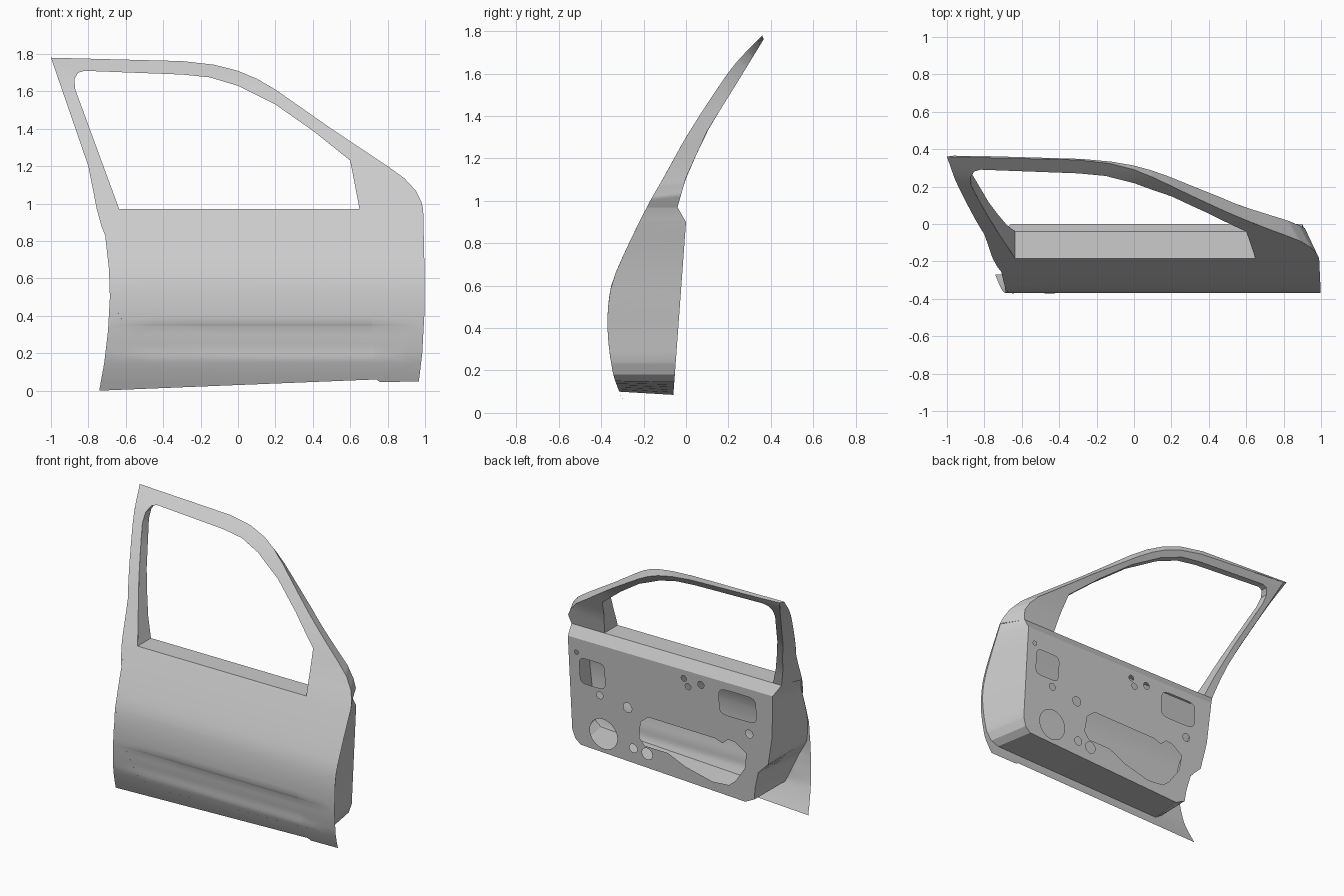
import bpy
import bmesh
from math import cos, sin, pi, copysign
from mathutils import Vector

cube = bpy.data.objects.get("Cube")
if cube:
    bpy.data.objects.remove(cube, do_unlink=True)

paint = bpy.data.materials.new("plain grey")
paint.use_nodes = True
GREY = (0.6, 0.6, 0.6, 1)
paint.diffuse_color = GREY
paint.node_tree.nodes["Principled BSDF"].inputs["Base Color"].default_value = GREY

# Depth curves: (height, depth) of the outer skin and of the inner face
OUTER = [(0, -.27), (.1, -.315), (.2, -.347), (.4, -.37), (.58, -.357), (.7, -.315),
         (.97, -.185), (1.12, -.1), (1.3, 0), (1.5, .128), (1.65, .235), (1.78, .36)]
INNER = [(.08, -.06), (.9, 0), (.97, -.04), (1.11, 0), (1.33, .1), (1.58, .255), (1.76, .365)]


def interpolate(table, z, smooth):
    z = min(max(z, table[0][0]), table[-1][0])
    last = len(table) - 1
    i = next(k for k in range(last) if z <= table[k + 1][0])

    def slope(k):
        a, b = table[max(k - 1, 0)], table[min(k + 1, last)]
        return (b[1] - a[1]) / (b[0] - a[0])

    (z0, y0), (z1, y1) = table[i], table[i + 1]
    h = z1 - z0
    t = (z - z0) / h
    if not smooth:
        return y0 + (y1 - y0) * t
    ease = t * t * (3 - 2 * t)
    return (y0 + (y1 - y0) * ease + h * slope(i) * t * (1 - t) ** 2
            - h * slope(i + 1) * t * t * (1 - t))


def ramp(value, low, high):
    return min(max((value - low) / (high - low), 0), 1)


def inner_depth(x, z):
    return interpolate(INNER, z, False)


def outer_depth(x, z):
    # Shallow pressed recess along the lower skin
    along = ramp(x, -.62, -.45) * ramp(-x, -.9, -.72)
    across = ramp(z, .18, .2) * ramp(-z, -.365, -.345)
    return interpolate(OUTER, z, True) + .007 * along * across


def finish(bm, name):
    mesh = bpy.data.meshes.new(name)
    bm.to_mesh(mesh)
    bm.free()
    mesh.materials.append(paint)
    obj = bpy.data.objects.new(name, mesh)
    bpy.context.collection.objects.link(obj)
    bpy.ops.object.select_all(action='DESELECT')
    obj.select_set(True)
    bpy.context.view_layer.objects.active = obj
    bpy.ops.object.shade_smooth_by_angle()
    return obj


def sheet(name, loops, depth, cuts_z, cuts_x, facing):
    """Fill flat outlines with holes, slice them, then bend to the depth curve."""
    bm = bmesh.new()
    for loop in loops:
        verts = [bm.verts.new((x, 0, z)) for x, z in loop]
        for a, b in zip(verts, verts[1:] + verts[:1]):
            bm.edges.new((a, b))
    bmesh.ops.triangle_fill(bm, use_beauty=True, edges=bm.edges[:], normal=(0, facing, 0))
    planes = [((0, 0, z), (0, 0, 1)) for z in cuts_z] + [((x, 0, 0), (1, 0, 0)) for x in cuts_x]
    for point, normal in planes:
        bmesh.ops.bisect_plane(bm, geom=bm.verts[:] + bm.edges[:] + bm.faces[:],
                               dist=1e-5, plane_co=point, plane_no=normal)
    for v in bm.verts:
        v.co.y = depth(v.co.x, v.co.z)
    bm.normal_update()
    for f in bm.faces:
        if f.normal.y * facing < 0:
            f.normal_flip()
    return finish(bm, name)


def wall(name, inner_path, outer_path, centre, outward, closed=False, steps=5):
    """Join a path on the inner face to a matching path on the skin."""
    def resample(path, depth):
        path = path + path[:1] if closed else path
        points = [Vector(a).lerp(Vector(b), k / steps)
                  for a, b in zip(path, path[1:]) for k in range(steps)]
        points.append(Vector(path[-1]))
        return [(p.x, depth(p.x, p.y), p.y) for p in points]

    bm = bmesh.new()
    near = [bm.verts.new(p) for p in resample(inner_path, inner_depth)]
    far = [bm.verts.new(p) for p in resample(outer_path, outer_depth)]
    for i in range(len(near) - 1):
        bm.faces.new((near[i], near[i + 1], far[i + 1], far[i]))
    bm.normal_update()
    for f in bm.faces:
        if f.normal.dot(f.calc_center_median() - Vector(centre)) * outward < 0:
            f.normal_flip()
    bmesh.ops.remove_doubles(bm, verts=bm.verts[:], dist=1e-5)
    return finish(bm, name)


def rounded(x, z, w, h, power=1.0, count=24):
    """Circle, or soft rectangle when power is below one."""
    angles = [2 * pi * k / count for k in range(count)]
    return [(x + w * copysign(abs(cos(a)) ** power, cos(a)),
             z + h * copysign(abs(sin(a)) ** power, sin(a))) for a in angles]


# Front outlines
rim = [(.99, .97), (.98, 1.01), (.95, 1.07), (.89, 1.135), (.8, 1.2), (.5, 1.4), (.2, 1.61),
       (.1, 1.668), (0, 1.71), (-.13, 1.743), (-.3, 1.762), (-1, 1.78), (-.8, 1.2), (-.755, .97)]
lower = [(-.73, .88), (-.71, .83), (-.69, .65), (-.685, .5), (-.695, .32), (-.715, .15),
         (-.742, 0), (.74, .06), (.76, .045), (.967, .05), (.985, .2), (.996, .4), (.996, .7)]
window = [(-.635, .97), (.65, .97), (.6, 1.23), (.4, 1.39), (.2, 1.53), (0, 1.63), (-.15, 1.675),
          (-.3, 1.69), (-.82, 1.71), (-.855, 1.7), (-.875, 1.665), (-.87, 1.61)]

# Box edge on the inner panel, and where its walls meet the skin
panel = [(.9, .97), (.9, .9), (.9, .5), (.9, .24), (.88, .18), (.84, .145), (-.41, .085),
         (-.48, .12), (-.49, .2), (-.52, .32), (-.6, .4), (-.64, .6), (-.66, .9), (-.7, .97)]
box_foot = [(.985, .97), (.985, .9), (.985, .5), (.96, .24), (.93, .18), (.88, .15), (-.45, .1),
            (-.52, .15), (-.55, .22), (-.6, .34), (-.66, .45), (-.68, .6), (-.715, .88), (-.745, .97)]

# Panel openings
speaker = rounded(.66, .27, .105, .105, count=32)
handle = rounded(.725, .68, .095, .09, .35)
latch = rounded(-.385, .755, .14, .09, .35)
access = [(.37, .435), (.31, .485), (-.2, .476), (-.255, .456), (-.3, .495), (-.35, .49),
          (-.435, .435), (-.42, .325), (-.34, .21), (-.29, .17), (-.165, .16), (.04, .21),
          (.17, .27), (.345, .273), (.385, .32)]
bolts = [(.84, .8, .015), (.675, .54, .025), (.465, .51, .033), (.435, .23, .03),
         (.33, .22, .04), (.02, .84, .02), (-.01, .79, .022), (-.11, .83, .024),
         (-.465, .58, .028)]
holes = [speaker, handle, latch, access] + [rounded(x, z, r, r, count=16) for x, z, r in bolts]

# Outer skin
slices = [.05 * k for k in range(1, 36)] + [.18, .345, .365, .97]
sheet("outer_skin", [rim + lower, window], outer_depth, slices, (-.62, -.45, .72, .9), -1)

# Inner panel with its sloped top, and box walls
sheet("inner_panel", [panel] + holes, inner_depth, [.9], [], 1)
wall("box_walls", panel, box_foot, (.1, -.15, .55), 1)

# Window frame: inner face, outer rim and window reveal with sill
middle = Vector((-.05, 1.35))
frame_rim = []
for point in rim[1:-1]:
    p = Vector(point)
    inset = .07 if p.x > .75 else .035
    frame_rim.append(tuple(p + (middle - p).normalized() * inset))
frame_rim = [panel[0]] + frame_rim + [panel[-1]]
frame_face = frame_rim + [window[0]] + window[:1:-1] + [window[1]]
sheet("frame_inner_face", [frame_face], inner_depth, [z for z in slices if z > .98], [], 1)
wall("frame_rim", frame_rim, rim, (-.05, .1, 1.35), 1)
wall("window_reveal", window, window, (-.05, .1, 1.35), -1, closed=True)
